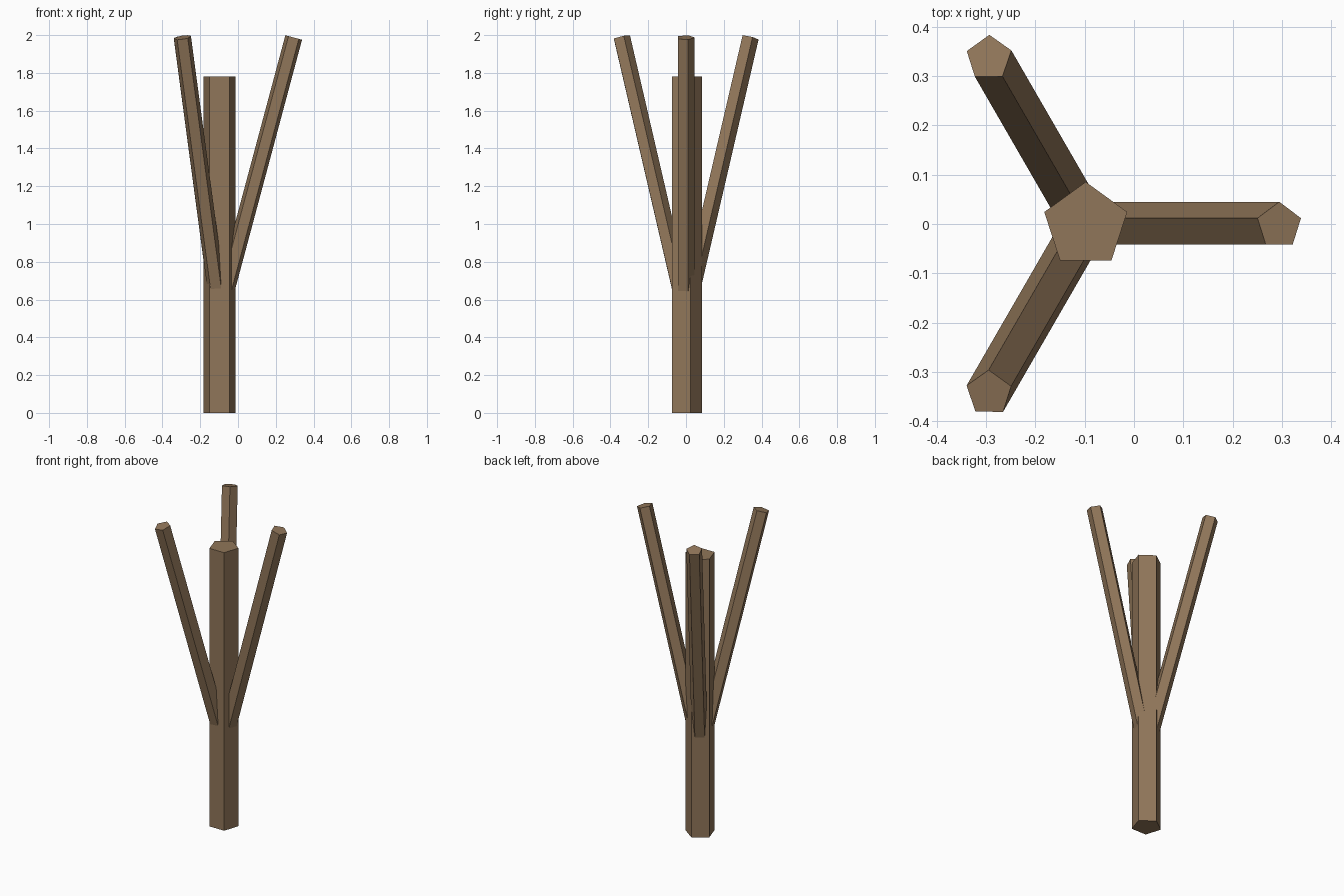
import bpy
import bmesh
from math import sin, cos, pi, radians
from mathutils import Vector

if "Cube" in bpy.data.objects:
    bpy.data.objects.remove(bpy.data.objects["Cube"])

bark = bpy.data.materials.new("brown_bark")
bark.use_nodes = True
color = (0.28, 0.18, 0.10, 1)
bark.diffuse_color = color
bark.node_tree.nodes["Principled BSDF"].inputs["Base Color"].default_value = color


def pole(name, base, direction, length, radius, sides=5):
    """Capped flat-sided prism from base along direction, one corner toward the back."""
    bm = bmesh.new()
    ring = [bm.verts.new((radius * cos(pi / 2 + 2 * pi * i / sides),
                          radius * sin(pi / 2 + 2 * pi * i / sides), 0))
            for i in range(sides)]
    bottom = bm.faces.new(ring)
    top = bmesh.ops.extrude_face_region(bm, geom=[bottom], use_keep_orig=True)
    bmesh.ops.translate(bm, vec=(0, 0, length),
                        verts=[v for v in top["geom"] if isinstance(v, bmesh.types.BMVert)])
    bmesh.ops.recalc_face_normals(bm, faces=bm.faces)
    mesh = bpy.data.meshes.new(name)
    bm.to_mesh(mesh)
    bm.free()
    mesh.materials.append(bark)
    obj = bpy.data.objects.new(name, mesh)
    obj.location = base
    obj.rotation_mode = 'QUATERNION'
    obj.rotation_quaternion = Vector((0, 0, 1)).rotation_difference(direction)
    bpy.context.collection.objects.link(obj)
    return obj


# Upright trunk
axis = Vector((-0.098, -0.003, 0))
pole("trunk", axis, Vector((0, 0, 1)), 1.78, 0.0885)

# Three branches fanning out evenly from inside the trunk
lean = radians(15)
fork = axis + Vector((0, 0, 0.521))
for name, turn in (("left_branch", 0), ("back_branch", 120), ("front_branch", 240)):
    a = radians(turn)
    direction = Vector((sin(lean) * cos(a), sin(lean) * sin(a), cos(lean)))
    pole(name, fork, direction, 1.518, 0.048)
